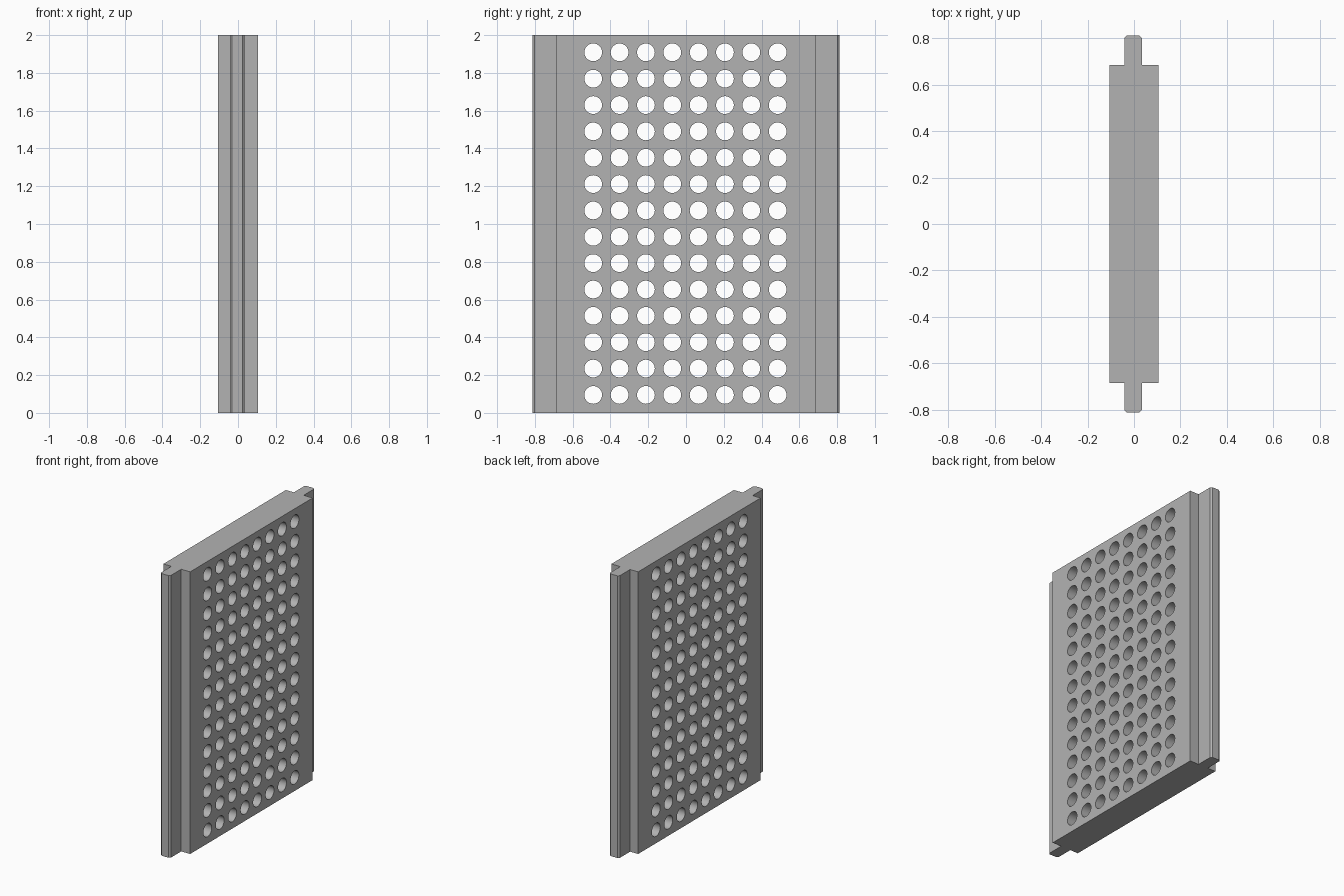
import bpy, bmesh, math
from mathutils import Matrix, Vector

if "Cube" in bpy.data.objects:
    bpy.data.objects.remove(bpy.data.objects["Cube"])

HEIGHT = 2.0
BODY_X, BODY_Y = 0.105, 0.686
TONGUE_LEFT, TONGUE_RIGHT, TONGUE_Y = 0.035, -0.042, 0.812
CHAMFER = 0.011
COLUMNS, ROWS, PITCH, RADIUS = 8, 14, 0.1395, 0.047

grey = bpy.data.materials.new("plain grey")
grey.use_nodes = True
colour = (0.45, 0.45, 0.45, 1)
grey.diffuse_color = colour
grey.node_tree.nodes["Principled BSDF"].inputs["Base Color"].default_value = colour


def add_object(name, bm):
    mesh = bpy.data.meshes.new(name)
    bmesh.ops.recalc_face_normals(bm, faces=bm.faces)
    bm.to_mesh(mesh)
    bm.free()
    obj = bpy.data.objects.new(name, mesh)
    mesh.materials.append(grey)
    bpy.context.collection.objects.link(obj)
    return obj


# Panel: plan outline with a chamfered tongue on each end, extruded upwards
back = [(BODY_X, BODY_Y), (TONGUE_LEFT, BODY_Y),
        (TONGUE_LEFT, TONGUE_Y - CHAMFER), (TONGUE_LEFT - CHAMFER, TONGUE_Y),
        (TONGUE_RIGHT + CHAMFER, TONGUE_Y), (TONGUE_RIGHT, TONGUE_Y - CHAMFER),
        (TONGUE_RIGHT, BODY_Y), (-BODY_X, BODY_Y)]
outline = back + [(x, -y) for x, y in reversed(back)]
bm = bmesh.new()
base = bm.faces.new([bm.verts.new((x, y, 0)) for x, y in outline])
top = bmesh.ops.extrude_face_region(bm, geom=[base])["geom"]
bmesh.ops.translate(bm, vec=(0, 0, HEIGHT),
                    verts=[v for v in top if isinstance(v, bmesh.types.BMVert)])
panel = add_object("perforated_panel", bm)

# Hole cutters: a regular grid of cylinders lying along x
bm = bmesh.new()
turn = Matrix.Rotation(math.pi / 2, 4, "Y")
for col in range(COLUMNS):
    for row in range(ROWS):
        place = Vector((0, (col - (COLUMNS - 1) / 2) * PITCH - 0.003,
                        HEIGHT / 2 + (row - (ROWS - 1) / 2) * PITCH + 0.002))
        bmesh.ops.create_cone(bm, cap_ends=True, segments=32, radius1=RADIUS,
                              radius2=RADIUS, depth=0.4,
                              matrix=Matrix.Translation(place) @ turn)
cutter = add_object("hole_cutter", bm)
cutter.hide_render = True

# Drill the holes, then drop the cutter
drill = panel.modifiers.new("holes", "BOOLEAN")
drill.operation = "DIFFERENCE"
drill.solver = "EXACT"
drill.object = cutter
bpy.context.view_layer.objects.active = panel
panel.select_set(True)
cutter.select_set(False)
bpy.ops.object.modifier_apply(modifier=drill.name)
bpy.data.objects.remove(cutter)
bpy.ops.object.shade_smooth_by_angle(angle=math.radians(30))
